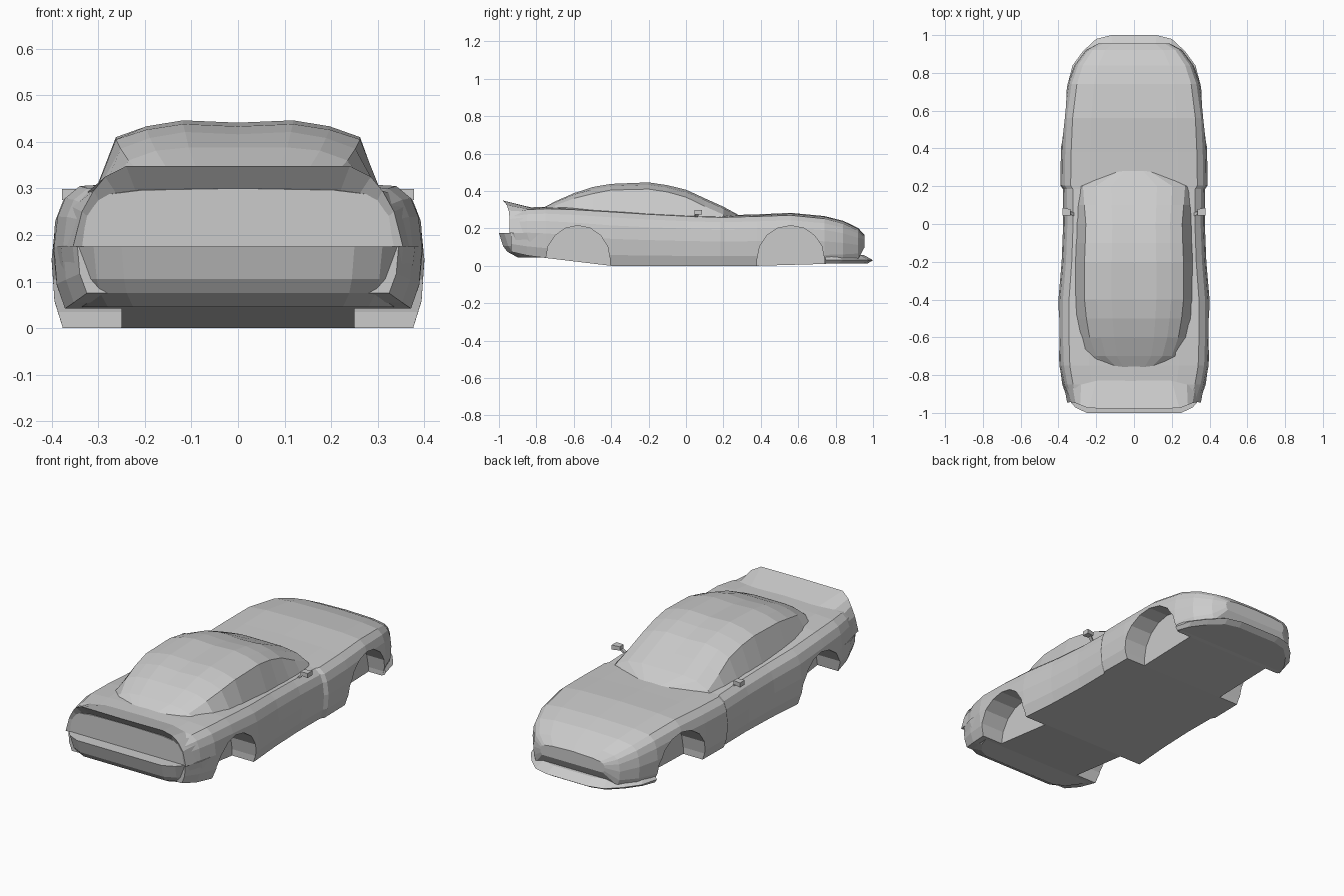
import bpy
import bmesh
import math
from mathutils import Vector

cube = bpy.data.objects.get("Cube")
if cube:
    bpy.data.objects.remove(cube, do_unlink=True)

paint = bpy.data.materials.new("plain grey paint")
paint.use_nodes = True
grey = (0.6, 0.6, 0.6, 1)
paint.diffuse_color = grey
paint.node_tree.nodes["Principled BSDF"].inputs["Base Color"].default_value = grey


def loft(name, rings):
    """Skin a closed tube through rings of equal point count and cap both ends."""
    bm = bmesh.new()
    loops = [[bm.verts.new(p) for p in ring] for ring in rings]
    count = len(loops[0])
    for a, b in zip(loops, loops[1:]):
        for i in range(count):
            j = (i + 1) % count
            bm.faces.new((a[i], a[j], b[j], b[i]))
    bm.faces.new(loops[0])
    bm.faces.new(loops[-1])
    bmesh.ops.recalc_face_normals(bm, faces=bm.faces)
    mesh = bpy.data.meshes.new(name)
    bm.to_mesh(mesh)
    bm.free()
    obj = bpy.data.objects.new(name, mesh)
    bpy.context.scene.collection.objects.link(obj)
    mesh.materials.append(paint)
    return obj


def flip(p):
    return (-p[0], p[1], p[2])


def whole_ring(half):
    """Complete a half section that starts and ends on the centre line."""
    return half + [flip(p) for p in reversed(half[1:-1])]


# Lower body: y, half width, floor height, shoulder height, centre height
stations = [
    (-.935, .345, .075, .285, .30), (-.85, .375, .055, .30, .312),
    (-.75, .395, .042, .305, .315), (-.6, .40, .024, .30, .315),
    (-.4, .40, 0, .288, .30), (-.2, .383, 0, .275, .29),
    (0, .375, 0, .265, .28), (.185, .377, 0, .259, .27),
    (.205, .39, 0, .259, .27), (.38, .387, 0, .264, .275),
    (.56, .378, .005, .27, .283), (.74, .352, .01, .252, .266),
    (.84, .315, .02, .225, .241), (.92, .255, .035, .188, .202),
    (.955, .19, .10, .155, .166)]
side = [(.94, 0), (.985, .2), (1, .5), (.98, .75), (.94, .9), (.86, 1)]
rings = []
for y, w, floor, shoulder, top in stations:
    half = [(0, y, floor)]
    half += [(w * k, y, floor + (shoulder - floor) * f) for k, f in side]
    half += [(w * .6, y, top - .004), (0, y, top)]
    rings.append(whole_ring(half))
body = loft("lower_body", rings)

# Wheel arches cut into both flanks
cutters = []
for centre, radius in ((-.578, .172), (.56, .18)):
    arch = [(centre - radius, -.1)]
    for i in range(9):
        a = math.pi * (1 - i / 8)
        arch.append((centre + radius * math.cos(a), .035 + .18 * math.sin(a)))
    arch.append((centre + radius, -.1))
    for s in (-1, 1):
        cutter = loft("arch_cutter", [[(s * x, y, z) for y, z in arch] for x in (.25, .5)])
        cutter.hide_render = True
        cutters.append(cutter)
        cut = body.modifiers.new("arch", "BOOLEAN")
        cut.operation = "DIFFERENCE"
        cut.solver = "EXACT"
        cut.object = cutter
bpy.context.view_layer.update()
graph = bpy.context.evaluated_depsgraph_get()
cut_mesh = bpy.data.meshes.new_from_object(body.evaluated_get(graph))
body.modifiers.clear()
body.data = cut_mesh
for cutter in cutters:
    bpy.data.objects.remove(cutter, do_unlink=True)

# Cabin: y, base half width, base height, roof edge x, roof edge z, centre height
cabin = [
    (.295, .10, .25, .08, .255, .264), (.2, .30, .24, .27, .274, .316),
    (.1, .31, .24, .263, .318, .361), (0, .315, .24, .255, .367, .402),
    (-.1, .318, .24, .258, .395, .426), (-.2, .32, .25, .262, .41, .441),
    (-.4, .32, .26, .262, .405, .433), (-.5, .315, .27, .252, .385, .416),
    (-.6, .30, .27, .235, .36, .388), (-.7, .27, .28, .2, .322, .344),
    (-.76, .2, .28, .12, .30, .312)]
rings = []
for y, base_x, base_z, edge_x, edge_z, top in cabin:
    crown = .005 if top > .4 else 0
    rings.append(whole_ring([
        (0, y, base_z), (base_x, y, base_z), (edge_x, y, edge_z),
        (edge_x * .75, y, edge_z + .75 * (top - edge_z)),
        (edge_x * .45, y, top + crown), (0, y, top)]))
loft("cabin", rings)


def plan_loft(name, outline, levels):
    """Stack a mirrored plan outline at several heights, each drawn inwards."""
    sign = 1 if outline[0][1] > 0 else -1
    stack = []
    for z, inset in levels:
        end = abs(outline[-1][1])
        half = [(x * (1 - inset), sign * max(abs(y) - inset, end), z) for x, y in outline]
        stack.append(half + [flip(p) for p in reversed(half)])
    return loft(name, stack)


# Bumper and splitter
plan_loft("rear_bumper",
          [(.25, -1), (.31, -.972), (.355, -.92), (.38, -.85), (.392, -.757)],
          [(.045, .1), (.075, .045), (.105, .022), (.175, 0)])
plan_loft("front_splitter",
          [(.12, 1), (.2, .98), (.27, .915), (.325, .84), (.35, .745)],
          [(.012, .03), (.03, 0), (.058, .05)])

# Tail lip framing the rear panel: points on body, on rim, and on panel
lip = [
    ((0, -.82, .31), (0, -.978, .348), (0, -.93, .295)),
    ((.2, -.83, .31), (.24, -.975, .348), (.22, -.93, .295)),
    ((.28, -.85, .305), (.285, -.958, .325), (.26, -.93, .287)),
    ((.325, -.86, .29), (.31, -.948, .295), (.295, -.93, .267)),
    ((.355, -.86, .26), (.335, -.943, .25), (.317, -.93, .235)),
    ((.37, -.86, .175), (.354, -.945, .175), (.325, -.93, .175))]
rows = [[flip(p) for p in row] for row in reversed(lip[1:])] + [list(r) for r in lip]
loft("tail_lip", rows)


# Door mirrors on short stalks
def box(name, near, far):
    """Box between two (centre, half depth, half height) ends."""
    ends = []
    for centre, d, h in (near, far):
        c = Vector(centre)
        ends.append([c + Vector((0, a * d, b * h))
                     for a, b in ((-1, -1), (1, -1), (1, 1), (-1, 1))])
    return loft(name, ends)


for s, label in ((1, "left"), (-1, "right")):
    box(label + "_mirror", ((s * .335, .062, .288), .016, .01),
        ((s * .378, .066, .287), .02, .012))
    box(label + "_mirror_stalk", ((s * .31, .05, .25), .01, .006),
        ((s * .345, .06, .283), .008, .006))
